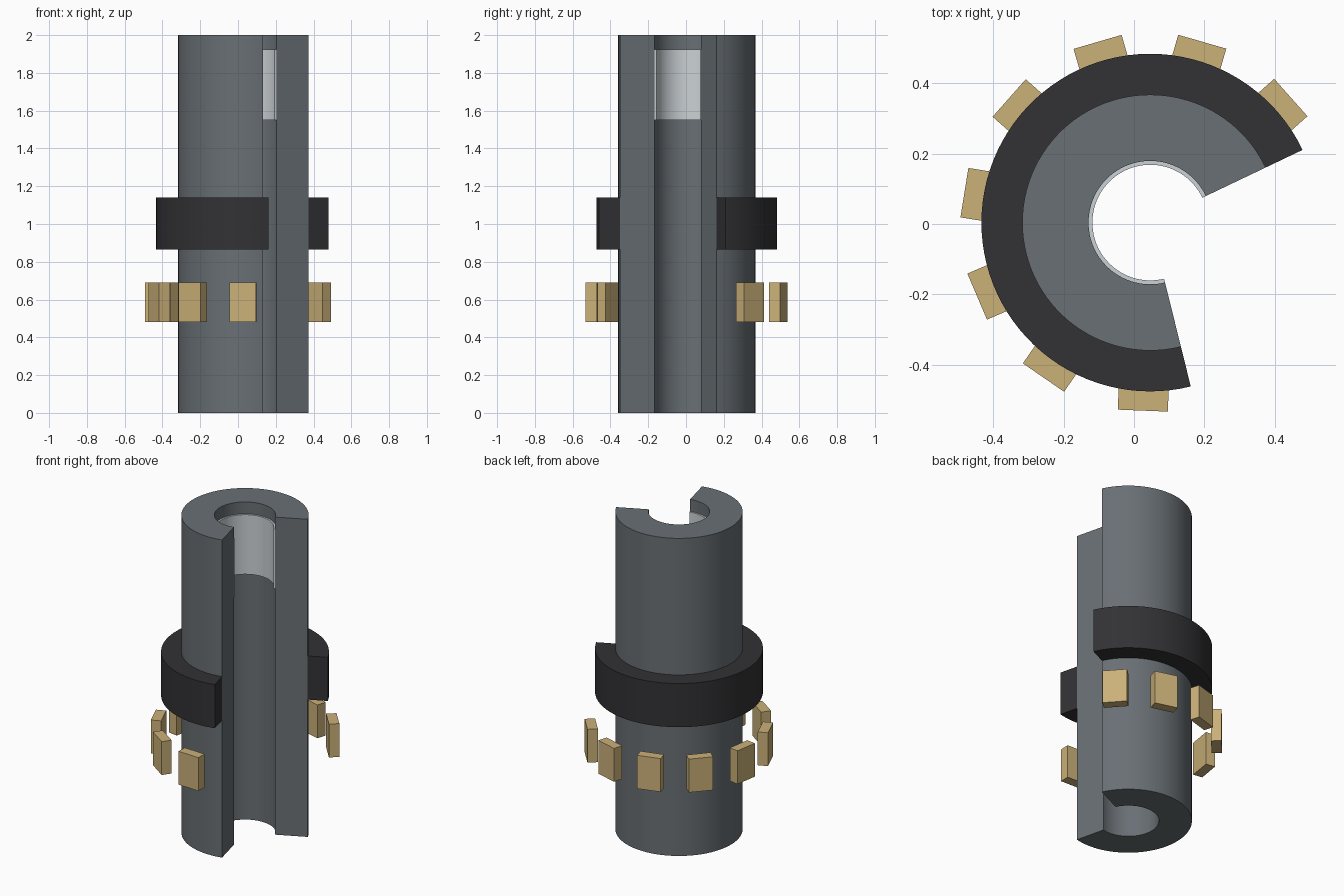
import bpy, bmesh, math
from mathutils import Vector, Matrix

if "Cube" in bpy.data.objects:
    bpy.data.objects.remove(bpy.data.objects["Cube"])

CENTRE = Vector((0.046, 0.004, 0))
START, SWEEP = math.radians(25.5), math.radians(258.4)


def material(name, rgb):
    m = bpy.data.materials.new(name)
    m.diffuse_color = (*rgb, 1)
    m.use_nodes = True
    m.node_tree.nodes["Principled BSDF"].inputs["Base Color"].default_value = m.diffuse_color
    return m


def add_object(name, bm, mat, smooth=False):
    bmesh.ops.recalc_face_normals(bm, faces=bm.faces)
    me = bpy.data.meshes.new(name)
    bm.to_mesh(me)
    bm.free()
    me.materials.append(mat)
    ob = bpy.data.objects.new(name, me)
    ob.location = CENTRE
    bpy.context.collection.objects.link(ob)
    if smooth:
        bpy.ops.object.select_all(action='DESELECT')
        ob.select_set(True)
        bpy.context.view_layer.objects.active = ob
        bpy.ops.object.shade_smooth_by_angle(angle=math.radians(30))
    return ob


def cutaway_tube(name, r_in, r_out, z0, z1, mat):
    """Rectangular section swept round the axis, leaving the open wedge."""
    bm = bmesh.new()
    c, s = math.cos(START), math.sin(START)
    vs = [bm.verts.new((r * c, r * s, z))
          for r, z in ((r_in, z0), (r_out, z0), (r_out, z1), (r_in, z1))]
    es = [bm.edges.new((vs[i], vs[(i + 1) % 4])) for i in range(4)]
    bmesh.ops.spin(bm, geom=vs + es, cent=(0, 0, 0), axis=(0, 0, 1),
                   angle=SWEEP, steps=72, use_duplicate=False)
    rim = [e for e in bm.edges if len(e.link_faces) == 1]
    bmesh.ops.holes_fill(bm, edges=rim, sides=4)
    return add_object(name, bm, mat, smooth=True)


steel = material("steel", (0.14, 0.16, 0.175))
pale = material("pale_metal", (0.60, 0.64, 0.66))
black = material("black", (0.032, 0.032, 0.035))
tan = material("tan", (0.60, 0.44, 0.19))

# Main sleeve, collar and bore liner
cutaway_tube("sleeve", 0.175, 0.363, 0, 2, steel)
cutaway_tube("collar", 0.363, 0.479, 0.865, 1.14, black)
cutaway_tube("bore_liner", 0.164, 0.175, 1.55, 1.925, pale)

# Ring of separate blocks, evenly spread over the sweep
N = 8
for i in range(N):
    bm = bmesh.new()
    a = START + SWEEP * (i + 0.5) / N
    place = (Matrix.Rotation(a, 4, 'Z') @ Matrix.Translation((0.504, 0, 0.585))
             @ Matrix.Diagonal((0.06, 0.142, 0.21, 1)))
    bmesh.ops.create_cube(bm, size=1, matrix=place)
    add_object(f"block_{i + 1}", bm, tan)
